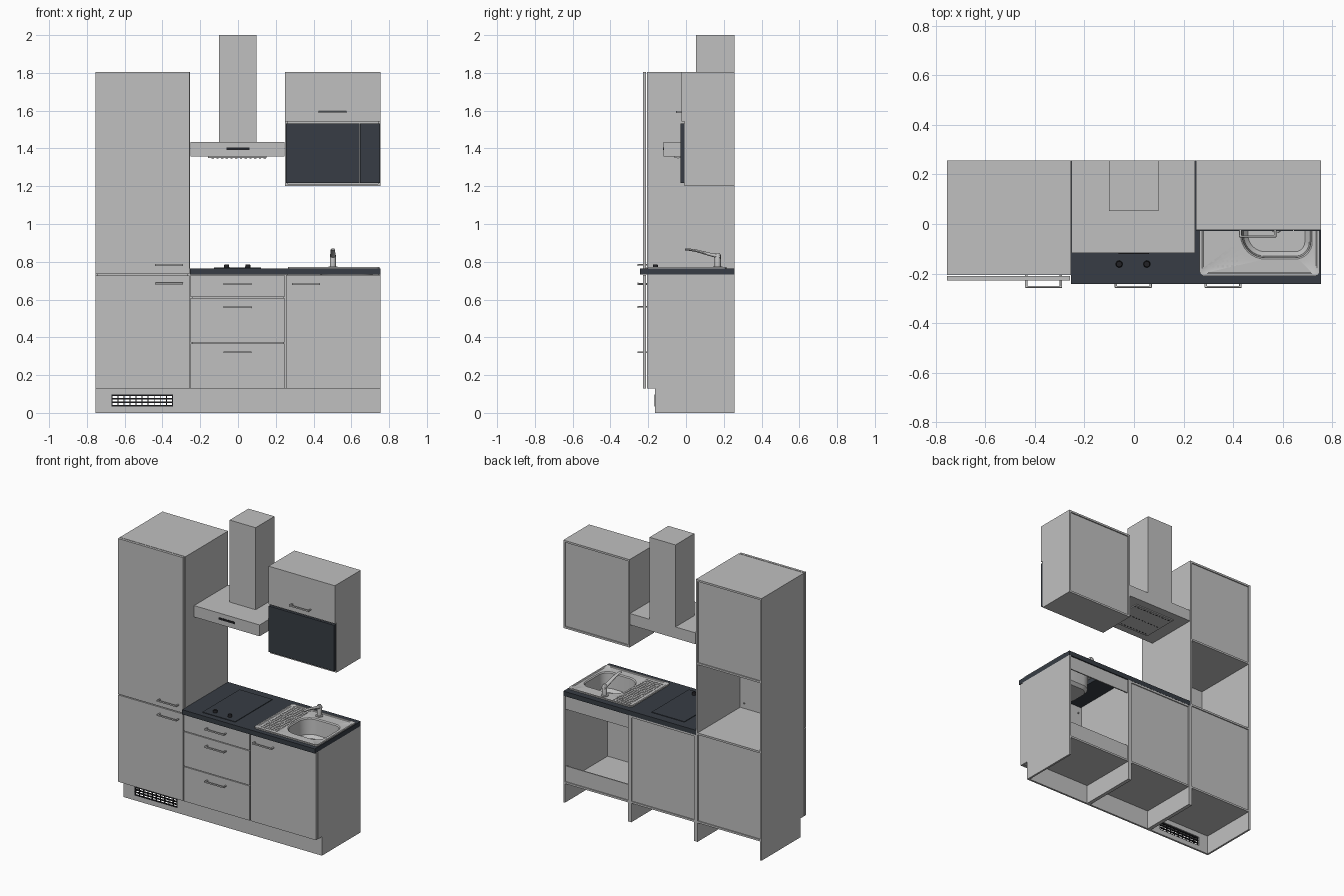
import bpy, bmesh, math
from mathutils import Vector

cube = bpy.data.objects.get("Cube")
if cube:
    bpy.data.objects.remove(cube, do_unlink=True)


def material(name, rgb):
    m = bpy.data.materials.new(name)
    m.use_nodes = True
    m.diffuse_color = (*rgb, 1)
    m.node_tree.nodes["Principled BSDF"].inputs["Base Color"].default_value = (*rgb, 1)
    return m


GREY = material("light_grey", (0.53, 0.53, 0.53))
SLATE = material("dark_slate", (0.038, 0.046, 0.058))
BLACK = material("black", (0.015, 0.015, 0.018))


def finish(name, bm, mat, smooth=False):
    bmesh.ops.recalc_face_normals(bm, faces=bm.faces)
    me = bpy.data.meshes.new(name)
    bm.to_mesh(me)
    bm.free()
    me.materials.append(mat)
    ob = bpy.data.objects.new(name, me)
    bpy.context.collection.objects.link(ob)
    bpy.ops.object.select_all(action='DESELECT')
    ob.select_set(True)
    bpy.context.view_layer.objects.active = ob
    if smooth:
        bpy.ops.object.shade_smooth_by_angle(angle=math.radians(35))
    return ob


def add_box(bm, x, y, z):
    vs = bmesh.ops.create_cube(bm, size=1)["verts"]
    for v in vs:
        v.co = Vector([(r[0] + r[1]) / 2 + c * (r[1] - r[0]) for r, c in zip((x, y, z), v.co)])


def boxes(name, parts, mat=GREY):
    bm = bmesh.new()
    for p in parts:
        add_box(bm, *p)
    return finish(name, bm, mat)


def loft(name, rings, mat=GREY, cap_start=True, cap_end=True, smooth=True):
    bm = bmesh.new()
    rows = [[bm.verts.new(p) for p in ring] for ring in rings]
    n = len(rows[0])
    for a, b in zip(rows, rows[1:]):
        for i in range(n):
            bm.faces.new((a[i], a[(i + 1) % n], b[(i + 1) % n], b[i]))
    if cap_start:
        bm.faces.new(rows[0])
    if cap_end:
        bm.faces.new(rows[-1])
    return finish(name, bm, mat, smooth)


def rounded(x0, x1, y0, y1, radii, z, steps=8):
    """Rounded rectangle ring; one radius per corner, from front left round to back left."""
    corners = ((x0, y0, 1, 1), (x1, y0, -1, 1), (x1, y1, -1, -1), (x0, y1, 1, -1))
    ring = []
    for k, ((x, y, sx, sy), r) in enumerate(zip(corners, radii)):
        for i in range(steps + 1):
            a = math.pi * (1 + k / 2 + i / steps / 2)
            ring.append((x + sx * r + r * math.cos(a), y + sy * r + r * math.sin(a), z))
    return ring


def disc(x, y, z, r, n=24):
    return [(x + r * math.cos(2 * math.pi * i / n), y + r * math.sin(2 * math.pi * i / n), z)
            for i in range(n)]


def cut(ob, cutter):
    bpy.context.view_layer.objects.active = ob
    mod = ob.modifiers.new("opening", 'BOOLEAN')
    mod.operation, mod.solver, mod.object = 'DIFFERENCE', 'EXACT', cutter
    bpy.ops.object.modifier_apply(modifier=mod.name)
    bpy.data.objects.remove(cutter, do_unlink=True)


T = 0.013
BACK, FRONT, KICK, FLOOR = 0.257, -0.207, -0.165, 0.13
X0, X1, X2, X3 = -0.755, -0.255, 0.25, 0.755


def side_panel(name, x, top):
    """Full height side with a toe notch at the front."""
    outline = [(BACK, 0), (BACK, top), (FRONT, top), (FRONT, FLOOR), (KICK + T, FLOOR), (KICK + T, 0)]
    loft(name, [[(px, y, z) for y, z in outline] for px in (x, x + T)], smooth=False)


def floor_cabinet(name, x0, x1, top, shelves, backs):
    side_panel(name + "_right_side", x0, top)
    side_panel(name + "_left_side", x1 - T, top)
    inner = (x0 + T, x1 - T)
    boxes(name + "_shelves", [(inner, (FRONT, BACK - 0.001), (z, z + T)) for z in shelves])
    boxes(name + "_back", [(inner, (BACK - 0.016, BACK - 0.008), b) for b in backs])


# Carcasses
floor_cabinet("tall_cabinet", X0, X1, 1.805, (FLOOR, 0.737, 1.22, 1.805 - T),
              ((FLOOR, 0.737), (1.22, 1.80)))
floor_cabinet("drawer_cabinet", X1, X2, 0.733, (FLOOR, 0.733 - T), ((FLOOR, 0.73),))
floor_cabinet("sink_cabinet", X2, X3, 0.733, (FLOOR,), ((FLOOR, 0.25), (0.64, 0.733)))
boxes("wall_cabinet", [
    ((X2, X2 + T), (-0.008, BACK), (1.2, 1.805)), ((X3 - T, X3), (-0.008, BACK), (1.2, 1.805)),
    ((X2 + T, X3 - T), (-0.008, BACK), (1.2, 1.2 + T)),
    ((X2 + T, X3 - T), (-0.008, BACK), (1.805 - T, 1.805)),
    ((X2 + T, X3 - T), (BACK - 0.016, BACK - 0.008), (1.2 + T, 1.805 - T))])

# Plinth with a slotted vent
plinth = boxes("plinth", [((X0, X3), (KICK, KICK + T), (0, FLOOR))])
VX, VZ = (-0.67, -0.345), (0.035, 0.097)
cut(plinth, boxes("vent_cutter", [(VX, (-0.2, -0.1), VZ)]))
bars = [(VX, (KICK - 0.003, KICK + 0.006), (z, z + 0.007)) for z in (0.035, 0.0535, 0.0715, 0.09)]
bars += [((x, x + 0.005), (KICK - 0.002, KICK + 0.005), VZ)
         for x in (VX[0] + i * 0.032 for i in range(11))]
boxes("vent_grille", bars, BLACK)


# Doors, drawers and handles
def front(name, x, z, hx, hz, y=-0.228):
    boxes(name, [(x, (y, y + 0.017), z)])
    a, b = hx - 0.075, hx + 0.075
    bm = bmesh.new()
    add_box(bm, (a, b), (y - 0.03, y - 0.022), (hz - 0.005, hz + 0.005))
    for x0 in (a, b - 0.01):
        add_box(bm, (x0, x0 + 0.01), (y - 0.024, y + 0.025), (hz - 0.004, hz + 0.004))
    ob = finish(name + "_handle", bm, GREY)
    bev = ob.modifiers.new("soft_edges", 'BEVEL')
    bev.width, bev.segments = 0.002, 2


G = 0.003
front("tall_upper_door", (X0, X1 - G), (0.734, 1.805), -0.365, 0.783)
front("tall_lower_door", (X0, X1 - G), (FLOOR, 0.728), -0.365, 0.684)
for i, (lo, hi, hz) in enumerate(((0.614, 0.73, 0.682), (0.373, 0.609, 0.561), (FLOOR, 0.368, 0.321))):
    front("drawer_%d" % (i + 1), (X1 + G, X2 - G), (lo, hi), -0.003, hz)
front("sink_door", (X2 + G, X3), (FLOOR, 0.73), 0.36, 0.682)
front("wall_door", (X2, X3), (1.543, 1.805), 0.5, 1.592, -0.024)

# Built-in microwave
boxes("microwave_door", [((X2 + G, 0.643), (-0.028, -0.008), (1.217, 1.533))], SLATE)
boxes("microwave_panel", [((0.646, X3 - G), (-0.028, -0.008), (1.217, 1.533))], SLATE)

# Extractor hood
boxes("hood_canopy", [((X1 + G, X2 - G), (-0.118, BACK), (1.357, 1.435))])
boxes("hood_chimney", [((-0.1, 0.098), (0.052, BACK), (1.435, 2.0))])
boxes("hood_controls", [((-0.062, 0.06), (-0.121, -0.117), (1.391, 1.405))], BLACK)
boxes("hood_filter", [((-0.16, 0.15), (-0.06, 0.2), (1.35, 1.358))])
dashes = [((x, x + 0.012), (y, y + 0.004), (1.348, 1.351))
          for x in (-0.14 + i * 0.025 for i in range(12)) for y in (-0.045, 0.07, 0.18)]
boxes("filter_slots", dashes, BLACK)

# Worktop with sink opening
worktop = boxes("worktop", [((X1, X3), (-0.243, BACK), (0.733, 0.765))], SLATE)
cut(worktop, boxes("sink_cutter", [((0.42, 0.73), (-0.15, 0.14), (0.7, 0.8))]))

# Hob
boxes("hob", [((-0.128, 0.122), (-0.205, 0.2), (0.765, 0.769))], SLATE)
for name, x in (("hob_knob_right", -0.06), ("hob_knob_left", 0.052)):
    loft(name, [disc(x, -0.162, 0.768, 0.014), disc(x, -0.162, 0.783, 0.013),
                disc(x, -0.162, 0.786, 0.011)], BLACK)

# Sink: raised rim, recessed deck and bowl in one surface
R = [0.02] * 4
B = (0.1, 0.07, 0.06, 0.09)


def inset(d, z):
    return rounded(0.43 + d, 0.72 - d, -0.142 + d, 0.125 - d, [max(r - d, 0.01) for r in B], z)


loft("sink", [rounded(0.265, 0.75, -0.21, 0.215, R, 0.764), rounded(0.265, 0.75, -0.21, 0.215, R, 0.773),
              rounded(0.275, 0.74, -0.2, 0.205, R, 0.773), rounded(0.28, 0.735, -0.195, 0.2, R, 0.769),
              inset(0, 0.769), inset(0.006, 0.762), inset(0.012, 0.66), inset(0.03, 0.64)],
     cap_start=False)
loft("sink_drain", [disc(0.575, -0.01, 0.635, 0.028), disc(0.575, -0.01, 0.643, 0.024)])
studs = bmesh.new()
for i in range(7):
    for j in range(18):
        x, y = 0.297 + i * 0.019, -0.175 + j * 0.021
        if x < 0.425:
            add_box(studs, (x, x + 0.009), (y, y + 0.009), (0.768, 0.772))
finish("drainer_studs", studs, GREY)

# Tap
TX, TY = 0.502, 0.168
loft("tap_body", [disc(TX, TY, 0.768, 0.024), disc(TX, TY, 0.774, 0.024), disc(TX, TY, 0.776, 0.016),
                  disc(TX, TY, 0.835, 0.016), disc(TX, TY, 0.846, 0.01)])
spout = []
for y, z, w, h in ((TY + 0.014, 0.826, 0.014, 0.012), (0.13, 0.838, 0.014, 0.009),
                   (0.06, 0.857, 0.012, 0.007), (0.02, 0.864, 0.011, 0.006), (-0.006, 0.866, 0.01, 0.005)):
    spout.append([(TX + w * math.cos(a), y, z + h * math.sin(a))
                  for a in (2 * math.pi * i / 16 for i in range(16))])
loft("tap_spout", spout)
